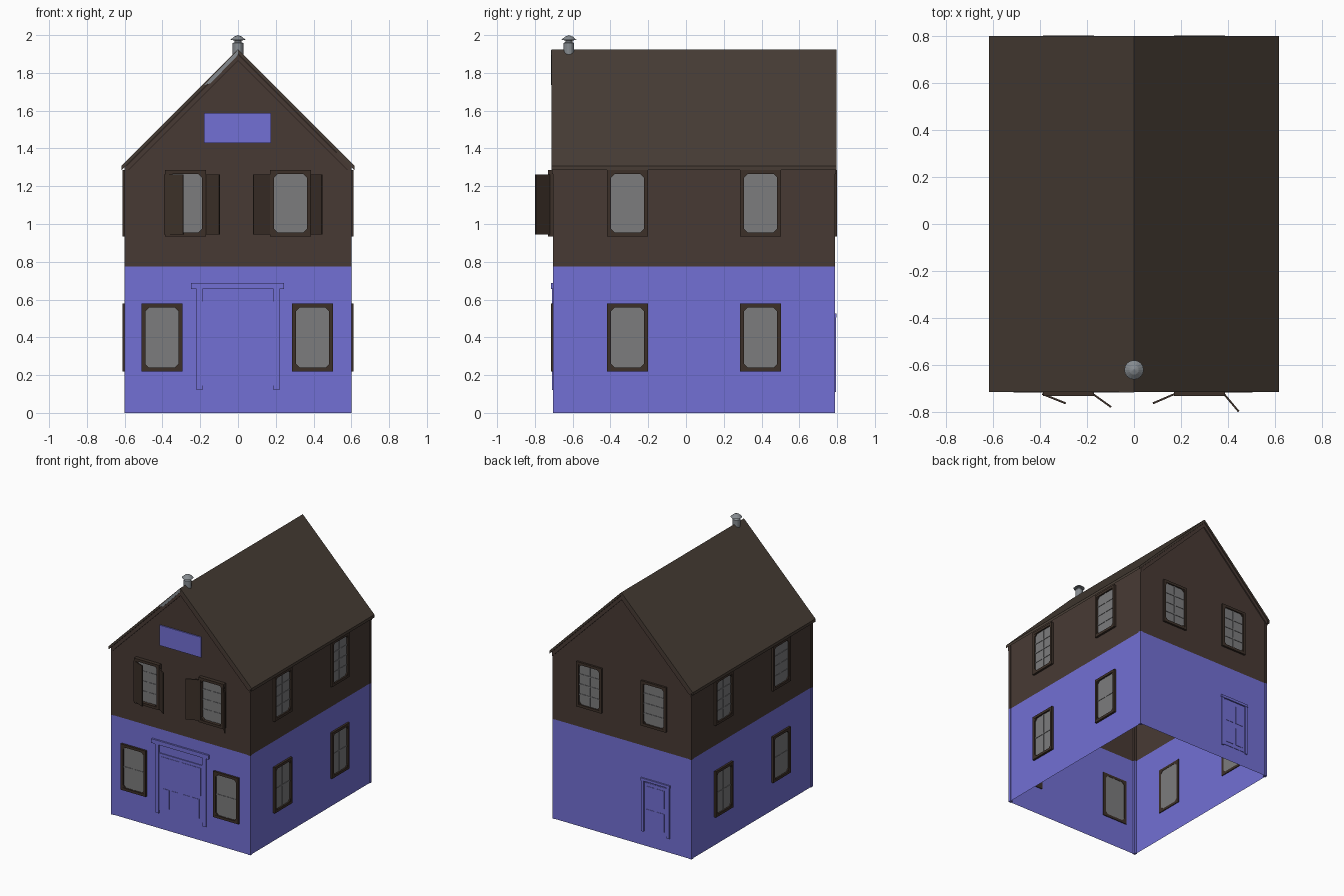
import bpy, bmesh, math
from mathutils import Vector

if "Cube" in bpy.data.objects:
    bpy.data.objects.remove(bpy.data.objects["Cube"])


def material(name, rgb):
    m = bpy.data.materials.new(name)
    m.diffuse_color = (*rgb, 1)
    m.use_nodes = True
    m.node_tree.nodes["Principled BSDF"].inputs["Base Color"].default_value = m.diffuse_color
    return m


BLUE = material("blue paint", (0.170, 0.162, 0.66))
BROWN = material("brown timber", (0.064, 0.042, 0.034))
ROOF = material("roof brown", (0.063, 0.046, 0.035))
DARK = material("dark brown trim", (0.046, 0.030, 0.022))
GLASS = material("grey glass", (0.20, 0.20, 0.205))
METAL = material("grey metal", (0.24, 0.26, 0.28))

WX, WF, WB = 0.595, -0.70, 0.785      # wall planes
SPLIT, EAVE, APEX = 0.775, 1.31, 1.905

# wall coordinates (along, outward, up) -> world
MAP = {
    "front": lambda u, d, z: (u, WF - d, z),
    "back": lambda u, d, z: (u, WB + d, z),
    "right": lambda u, d, z: (WX + d, u, z),
    "left": lambda u, d, z: (-WX - d, u, z),
}


def finish(name, bm, *mats):
    bmesh.ops.recalc_face_normals(bm, faces=bm.faces)
    me = bpy.data.meshes.new(name)
    bm.to_mesh(me)
    bm.free()
    for m in mats:
        me.materials.append(m)
    ob = bpy.data.objects.new(name, me)
    bpy.context.collection.objects.link(ob)
    return ob


def prism(bm, side, poly, d0, d1):
    f = MAP[side]
    a = [bm.verts.new(f(u, d0, z)) for u, z in poly]
    b = [bm.verts.new(f(u, d1, z)) for u, z in poly]
    bm.faces.new(a)
    bm.faces.new(b[::-1])
    n = len(a)
    for i in range(n):
        bm.faces.new((a[i], b[i], b[(i + 1) % n], a[(i + 1) % n]))


def rect(bm, side, u0, u1, z0, z1, d0, d1):
    prism(bm, side, [(u0, z0), (u1, z0), (u1, z1), (u0, z1)], d0, d1)


# wall shell, open underneath, split into blue and brown by height
bm = bmesh.new()
corners = [(-WX, WF), (WX, WF), (WX, WB), (-WX, WB)]
rows = [[bm.verts.new((x, y, z)) for x, y in corners] for z in (0, SPLIT, EAVE)]
for lo, hi in zip(rows, rows[1:]):
    for i in range(4):
        j = (i + 1) % 4
        bm.faces.new((lo[i], lo[j], hi[j], hi[i]))
top = rows[2]
for p, q, y in ((0, 1, WF), (3, 2, WB)):
    bm.faces.new((top[p], top[q], bm.verts.new((0, y, APEX))))
for f in bm.faces:
    f.material_index = int(f.calc_center_median().z > SPLIT)
finish("walls", bm, BLUE, BROWN)

# corner boards, both colours
for name, z0, z1, mat in (("lower_corner_boards", 0, SPLIT, BLUE),
                          ("upper_corner_boards", SPLIT, EAVE, BROWN)):
    bm = bmesh.new()
    for s in (-1, 1):
        for side in ("front", "back"):
            rect(bm, side, s * 0.578, s * 0.60, z0, z1, -0.018, 0.004)
    finish(name, bm, mat)

# roof slabs
bm = bmesh.new()
prism(bm, "front", [(-0.617, 1.308), (0, 1.925), (0.617, 1.308), (0.617, 1.285),
                    (0, 1.902), (-0.617, 1.285)], 0.013, -1.498)
finish("roof", bm, ROOF)

# gable edge boards
bm = bmesh.new()
for side in ("front", "back"):
    for s in (-1, 1):
        prism(bm, side, [(s * 0.60, 1.30), (0, 1.90), (0, 1.865), (s * 0.60, 1.265)], 0, 0.009)
finish("gable_boards", bm, BROWN)

# pale flashing near the front peak
bm = bmesh.new()
prism(bm, "front", [(-0.18, 1.735), (-0.145, 1.745), (0, 1.895), (0, 1.922), (-0.02, 1.90)], 0.008, 0.015)
finish("peak_flashing", bm, METAL)


def window(name, side, u, z0, z1, rows, depth):
    w, t, c = 0.108, 0.020, 0.02
    iu, a, b = w - t, z0 + t, z1 - t
    bm = bmesh.new()
    rect(bm, side, u - w, u - iu, z0, z1, -0.006, depth)
    rect(bm, side, u + iu, u + w, z0, z1, -0.006, depth)
    rect(bm, side, u - iu, u + iu, z0, a, -0.006, depth)
    rect(bm, side, u - iu, u + iu, b, z1, -0.006, depth)
    for s in (-1, 1):             # clipped inner corners
        for z, k in ((a, 1), (b, -1)):
            prism(bm, side, [(u + s * iu, z), (u + s * (iu - c), z), (u + s * iu, z + k * c)],
                  -0.006, depth * 0.8)
    finish(name + "_frame", bm, DARK)
    bm = bmesh.new()
    rect(bm, side, u - iu, u + iu, a, b, -0.004, 0.004)
    rect(bm, side, u - 0.005, u + 0.005, a, b, 0.003, 0.008)
    for i in range(1, rows):
        z = a + (b - a) * i / rows
        rect(bm, side, u - iu, u + iu, z - 0.005, z + 0.005, 0.003, 0.0075)
    finish(name + "_glass", bm, GLASS)


LOW, HIGH = (0.22, 0.578, 2), (0.935, 1.285, 4)
for side in ("left", "right"):
    for i, u in enumerate((-0.31, 0.395)):
        window(f"{side}_lower_window_{i}", side, u, *LOW, 0.016)
        window(f"{side}_upper_window_{i}", side, u, *HIGH, 0.016)
for i, u in enumerate((-0.278, 0.278)):
    window(f"front_upper_window_{i}", "front", u, *HIGH, 0.03)
    window(f"back_upper_window_{i}", "back", u, *HIGH, 0.015)
for i, u in enumerate((-0.403, 0.395)):
    window(f"front_lower_window_{i}", "front", u, *LOW, 0.016)

# open shutters, hinge point to free edge
for i, (x0, y0, x1, y1) in enumerate(((-0.39, -0.722, -0.29, -0.762), (-0.175, -0.722, -0.097, -0.778),
                                      (0.173, -0.722, 0.08, -0.762), (0.382, -0.722, 0.445, -0.797))):
    n = Vector((y1 - y0, x0 - x1)).normalized() * 0.004
    bm = bmesh.new()
    pts = [(x0 + n.x, y0 + n.y), (x1 + n.x, y1 + n.y), (x1 - n.x, y1 - n.y), (x0 - n.x, y0 - n.y)]
    f = bm.faces.new([bm.verts.new((x, y, 0.945)) for x, y in pts])
    ext = bmesh.ops.extrude_face_region(bm, geom=[f])
    bmesh.ops.translate(bm, vec=(0, 0, 0.317),
                        verts=[v for v in ext["geom"] if isinstance(v, bmesh.types.BMVert)])
    finish(f"shutter_{i}", bm, DARK)

# front double door with posts, lintel, transom and panels
bm = bmesh.new()
for s in (-1, 1):
    rect(bm, "front", s * 0.187, s * 0.22, 0.12, 0.655, 0, 0.009)
    rect(bm, "front", s * 0.012, s * 0.173, 0.35, 0.565, 0, 0.006)
    for c in (0.05, 0.13):
        rect(bm, "front", s * (c - 0.03), s * (c + 0.03), 0.17, 0.32, 0, 0.006)
rect(bm, "front", -0.248, 0.244, 0.655, 0.687, 0, 0.014)
rect(bm, "front", -0.187, 0.187, 0.575, 0.59, 0, 0.007)
rect(bm, "front", -0.187, 0.187, 0.145, 0.575, 0, 0.003)
finish("front_door", bm, BLUE)

# back door
bm = bmesh.new()
u = -0.29
for s in (-1, 1):
    rect(bm, "back", u + s * 0.10, u + s * 0.12, 0.11, 0.505, 0, 0.009)
    rect(bm, "back", u + s * 0.012, u + s * 0.075, 0.33, 0.47, 0, 0.006)
    rect(bm, "back", u + s * 0.012, u + s * 0.075, 0.15, 0.29, 0, 0.006)
rect(bm, "back", u - 0.125, u + 0.125, 0.505, 0.525, 0, 0.011)
rect(bm, "back", u - 0.095, u + 0.095, 0.12, 0.495, 0, 0.003)
finish("back_door", bm, BLUE)

# blank sign board
bm = bmesh.new()
rect(bm, "front", -0.18, 0.176, 1.43, 1.588, 0, 0.009)
finish("sign_board", bm, BLUE)

# chimney pipe with cone cap, turned profile
bm = bmesh.new()
prof = [(0.028, 1.885), (0.028, 1.958), (0.018, 1.963), (0.018, 1.972), (0.041, 1.974), (0.020, 1.992), (0, 2.0)]
vs = [bm.verts.new((r, -0.62, z)) for r, z in prof]
es = [bm.edges.new(p) for p in zip(vs, vs[1:])]
bmesh.ops.spin(bm, geom=vs + es, cent=(0, -0.62, 0), axis=(0, 0, 1), angle=math.tau, steps=16)
bmesh.ops.remove_doubles(bm, verts=bm.verts, dist=0.0005)
finish("chimney", bm, METAL)
